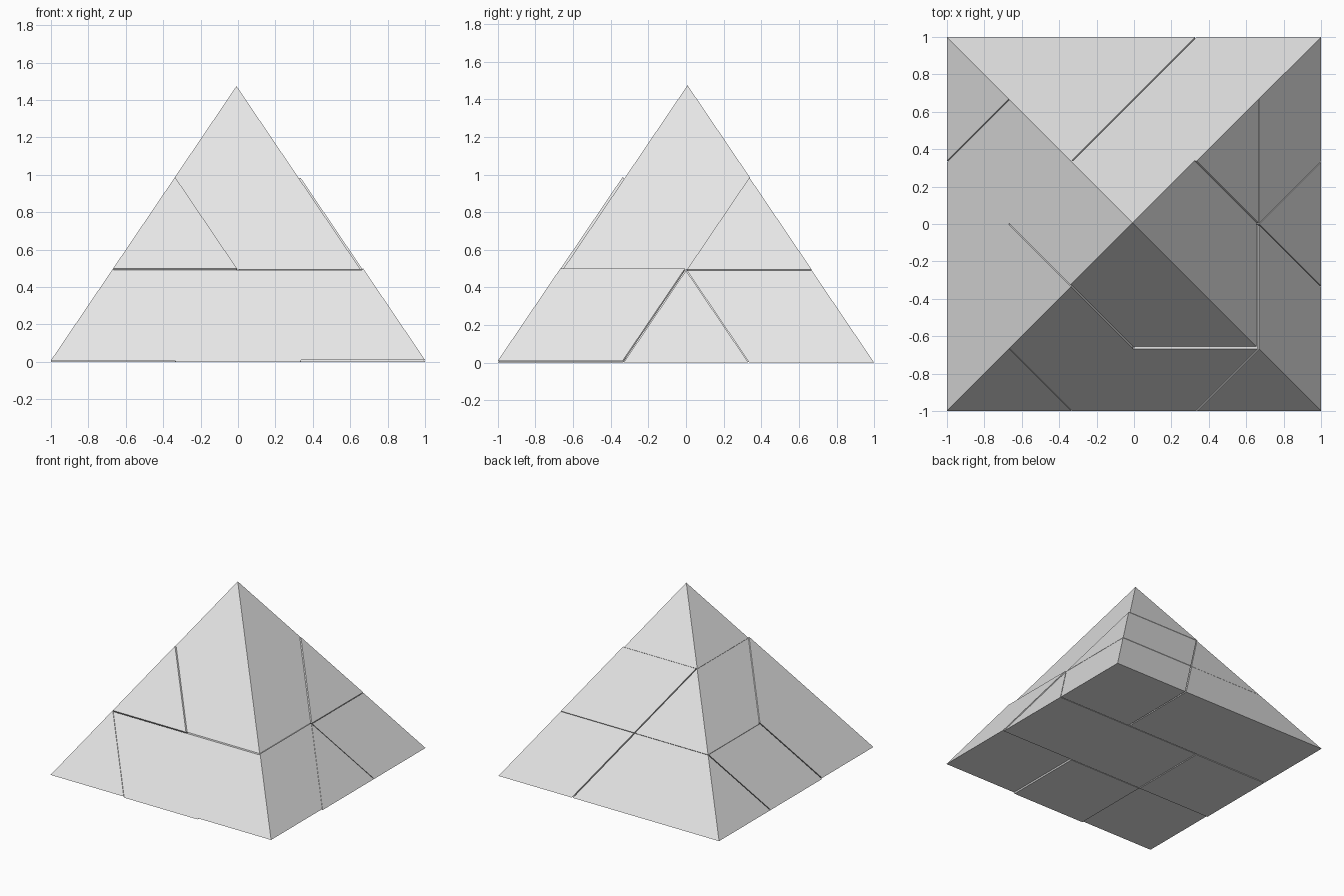
import bpy
import bmesh
from mathutils import Vector

cube = bpy.data.objects.get("Cube")
if cube:
    bpy.data.objects.remove(cube, do_unlink=True)

HALF, LAYER = 0.995, 0.49
STEP = HALF * 2 / 3

grey = bpy.data.materials.new("light grey")
grey.use_nodes = True
COLOUR = (0.8, 0.8, 0.8, 1)
grey.diffuse_color = COLOUR
grey.node_tree.nodes["Principled BSDF"].inputs["Base Color"].default_value = COLOUR


# Cells of the pyramid lattice, as corner lists on an integer grid
def pyramid(i, j, k, tip, base):
    ring = [(i, j, base), (i + 1, j, base), (i + 1, j + 1, base), (i, j + 1, base)]
    return [ring] + [[ring[n], ring[(n + 1) % 4], tip] for n in range(4)]


def tetra(pts):
    return [[p for p in pts if p != skip] for skip in pts]


def cell_faces(kind, i, j, k):
    if kind == "up":
        return pyramid(i, j, k, (i, j, k + 1), k)
    if kind == "down":
        return pyramid(i, j, k, (i + 1, j + 1, k), k + 1)
    if kind == "tx":      # between neighbours along x
        return tetra([(i + 1, j, k), (i + 1, j + 1, k), (i, j, k + 1), (i + 1, j, k + 1)])
    return tetra([(i, j + 1, k), (i + 1, j + 1, k), (i, j, k + 1), (i, j + 1, k + 1)])


def place(p):
    i, j, k = p
    return Vector((-HALF + STEP * (i + k / 2), -HALF + STEP * (j + k / 2), LAYER * k))


# One block: fuse its cells, drop the inner walls, merge flat faces
def block(name, cells, shift):
    walls = {}
    for c in cells.split():
        kind, pos = c.split(":")
        for face in cell_faces(kind, *map(int, pos)):
            key = frozenset(face)
            if key in walls:
                del walls[key]
            else:
                walls[key] = face
    bm = bmesh.new()
    verts = {}
    for face in walls.values():
        for p in face:
            if p not in verts:
                verts[p] = bm.verts.new(place(p) + Vector(shift))
        bm.faces.new([verts[p] for p in face])
    bmesh.ops.recalc_face_normals(bm, faces=bm.faces)
    bmesh.ops.dissolve_limit(bm, angle_limit=0.01, verts=bm.verts, edges=bm.edges)
    mesh = bpy.data.meshes.new(name)
    bm.to_mesh(mesh)
    bm.free()
    mesh.materials.append(grey)
    bpy.context.collection.objects.link(bpy.data.objects.new(name, mesh))


# Upper blocks
block("top_block", "up:002 down:001 tx:001 ty:101 up:101", (-.008, .008, .004))
block("upper_back_right_block", "up:111 tx:011 down:110", (.003, .005, .004))
block("upper_back_left_block", "up:011 ty:001 down:010", (-.004, .004, .002))
block("front_left_block", "up:001 down:000 ty:000 up:000", (-.005, -.004, .008))

# Base blocks
block("front_block", "tx:000 up:100 tx:100 down:100", (0, -.005, 0))
block("front_right_corner", "up:200 ty:200", (.005, -.005, .01))
block("right_block", "up:210 tx:110 up:110 ty:100", (.005, 0, 0))
block("back_right_corner", "up:220 ty:210 tx:120", (.005, .005, 0))
block("back_block", "up:120 tx:020 up:020 ty:110", (-.005, .005, 0))
block("left_block", "up:010 ty:010 tx:010", (-.005, -.003, 0))
